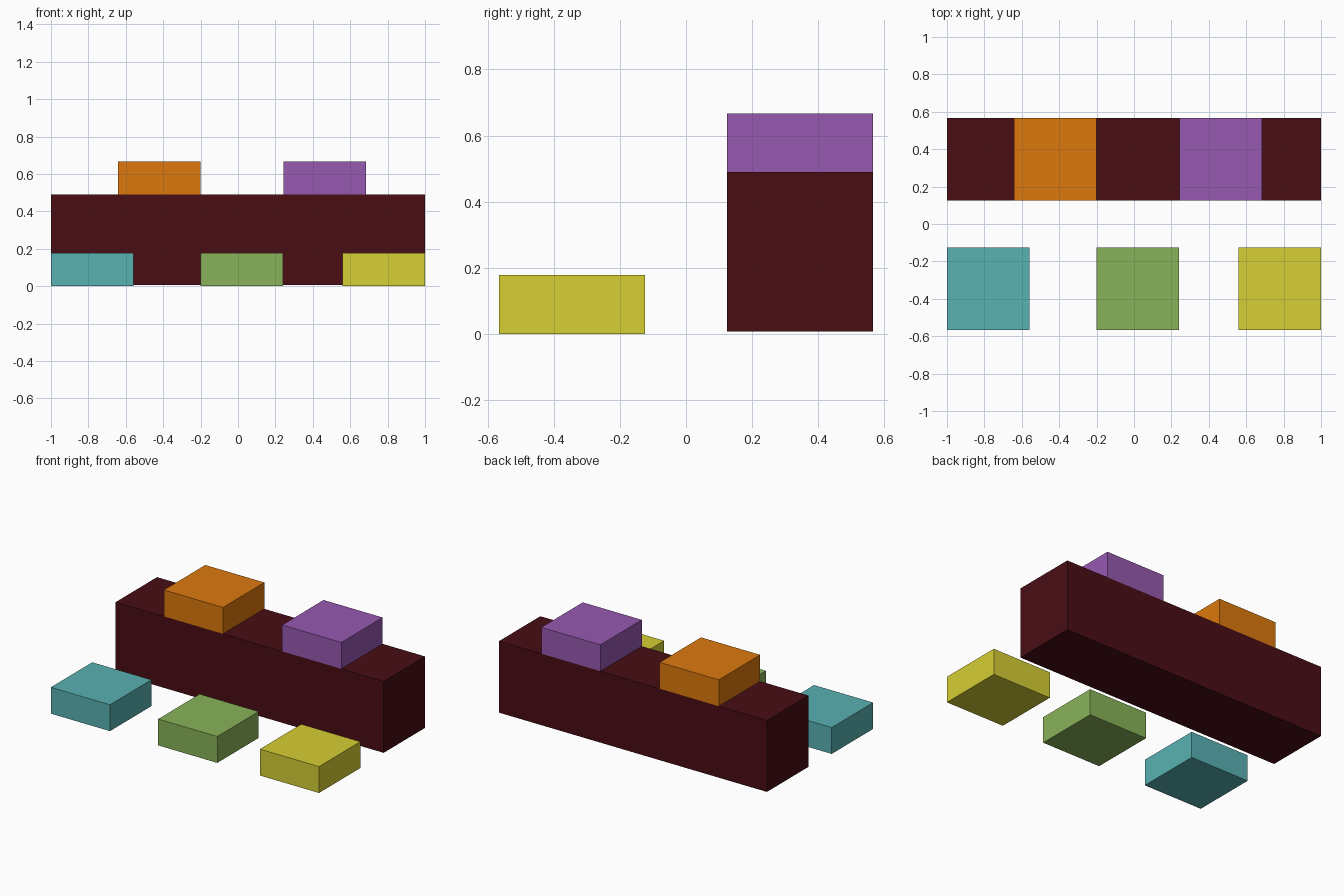
import bpy

if "Cube" in bpy.data.objects:
    bpy.data.objects.remove(bpy.data.objects["Cube"])


def block(name, center_x, center_y, bottom, size, color):
    """Solid box placed by its footprint centre and its underside."""
    bpy.ops.mesh.primitive_cube_add(size=1, location=(center_x, center_y, bottom + size[2] / 2))
    obj = bpy.context.object
    obj.name = name
    obj.scale = size
    bpy.ops.object.transform_apply(location=False, rotation=False, scale=True)
    mat = bpy.data.materials.new(name + "_color")
    mat.diffuse_color = (*color, 1)
    mat.use_nodes = True
    mat.node_tree.nodes["Principled BSDF"].inputs["Base Color"].default_value = mat.diffuse_color
    obj.data.materials.append(mat)
    return obj


WIDTH, HEIGHT = 0.441, 0.178
ROW_Y = 0.345
BAR_BOTTOM, BAR_TOP = 0.007, 0.489
SMALL = (WIDTH, WIDTH, HEIGHT)

# Long dark bar at the back
block("long_bar", 0, ROW_Y, BAR_BOTTOM, (2, WIDTH, BAR_TOP - BAR_BOTTOM), (0.065, 0.004, 0.007))

# Blocks resting on the bar
for name, x, color in (
    ("orange_top_block", -0.42, (0.72, 0.19, 0.004)),
    ("purple_top_block", 0.463, (0.31, 0.1, 0.44)),
):
    block(name, x, ROW_Y, BAR_TOP, SMALL, color)

# Blocks on the floor in front
for name, x, color in (
    ("teal_floor_block", -0.78, (0.1, 0.44, 0.45)),
    ("green_floor_block", 0.021, (0.25, 0.45, 0.1)),
    ("yellow_floor_block", 0.78, (0.67, 0.62, 0.035)),
):
    block(name, x, -ROW_Y, 0, SMALL, color)
